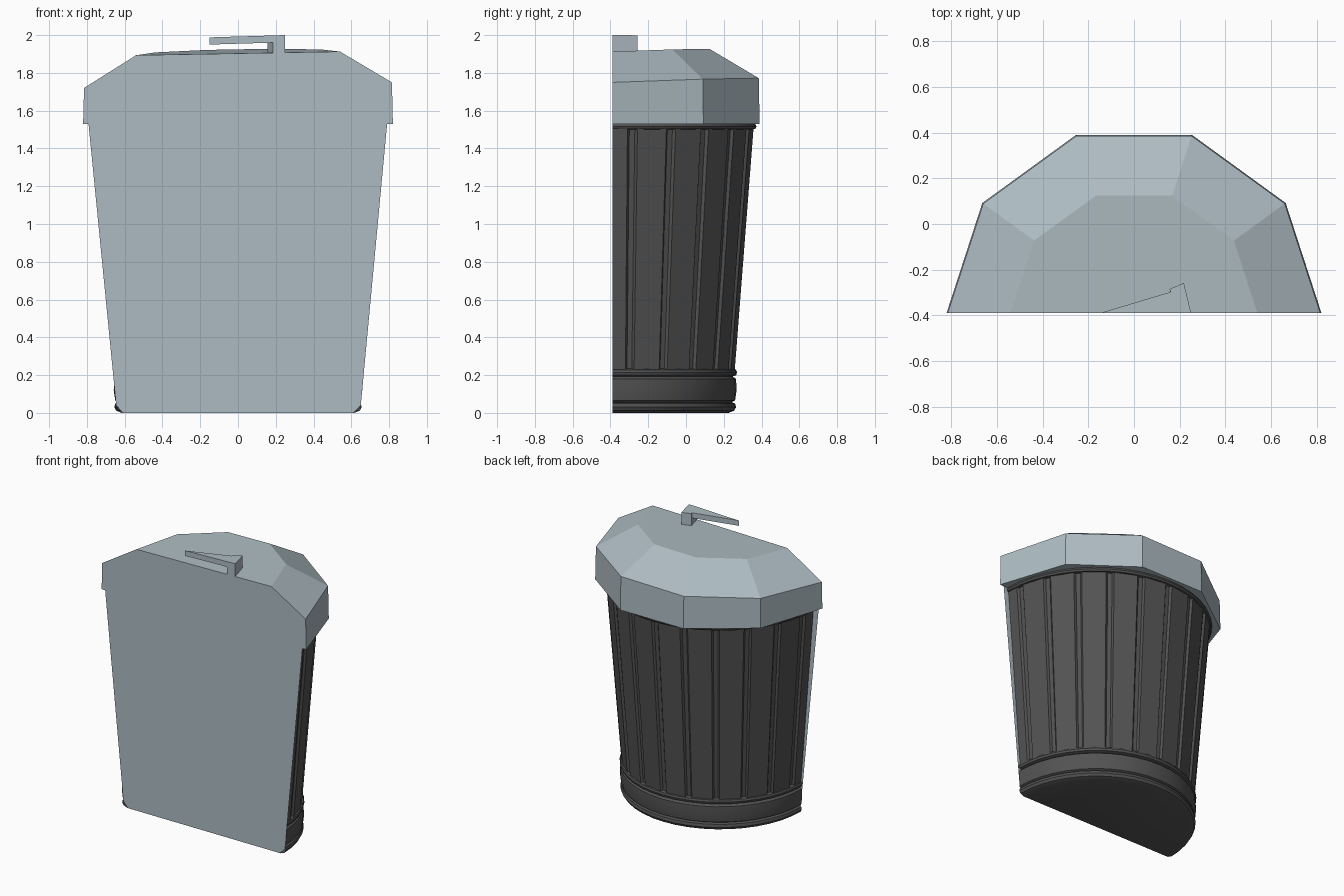
import bpy, bmesh
from math import sin, cos, pi, radians

if "Cube" in bpy.data.objects:
    bpy.data.objects.remove(bpy.data.objects["Cube"])

CUT = -0.39  # the can is a half round, sliced flat on this plane


def material(name, rgb):
    m = bpy.data.materials.new(name)
    m.diffuse_color = (*rgb, 1)
    m.use_nodes = True
    m.node_tree.nodes["Principled BSDF"].inputs["Base Color"].default_value = m.diffuse_color
    return m


LIGHT = material("light_steel", (0.42, 0.50, 0.54))
DARK = material("dark_steel", (0.085, 0.085, 0.085))


def finish(bm, name, mat, smooth=None):
    bmesh.ops.recalc_face_normals(bm, faces=bm.faces)
    me = bpy.data.meshes.new(name)
    bm.to_mesh(me)
    bm.free()
    ob = bpy.data.objects.new(name, me)
    bpy.context.collection.objects.link(ob)
    me.materials.append(mat)
    if smooth:
        bpy.ops.object.select_all(action='DESELECT')
        ob.select_set(True)
        bpy.context.view_layer.objects.active = ob
        bpy.ops.object.shade_smooth_by_angle(angle=radians(smooth))
    return ob


def loft(rings, bottom=False, top=False, closed=False):
    """Skin a stack of point rings, optionally capping the ends."""
    bm = bmesh.new()
    rows = [[bm.verts.new(p) for p in ring] for ring in rings]
    n = len(rows[0])
    for a, b in zip(rows, rows[1:]):
        for i in range(n if closed else n - 1):
            j = (i + 1) % n
            bm.faces.new((a[i], a[j], b[j], b[i]))
    if bottom:
        bm.faces.new(rows[0][::-1])
    if top:
        bm.faces.new(rows[-1])
    return bm


def arc(r, z, count):
    return [(r * cos(pi * i / count), CUT + r * sin(pi * i / count), z)
            for i in range(count + 1)]


# ribbed wall: flat panels separated by narrow grooves
STEP = pi / 11


def ribbed(r, z, depth=0.014):
    pts = [(0, 0)]
    for k in range(11):
        t = STEP * (k + 0.5)
        pts += [(t - .036, 0), (t - .02, depth), (t + .02, depth), (t + .036, 0)]
    pts.append((pi, 0))
    return [((r - d) * cos(t), CUT + (r - d) * sin(t), z) for t, d in pts]


finish(loft([ribbed(0.648, 0.22), ribbed(0.748, 1.505)]), "ribbed_wall", DARK)

# base bands and floor
base = [(0.615, 0.0), (0.645, 0.012), (0.655, 0.03), (0.65, 0.05), (0.632, 0.056),
        (0.65, 0.066), (0.658, 0.12), (0.655, 0.18), (0.635, 0.193),
        (0.656, 0.2), (0.66, 0.215), (0.655, 0.228), (0.635, 0.235)]
finish(loft([arc(r, z, 22) for r, z in base], bottom=True), "base_bands", DARK, 30)

# rolled lip under the lid
lip = [(0.735, 1.5), (0.757, 1.503), (0.763, 1.515), (0.757, 1.53), (0.735, 1.532)]
finish(loft([arc(r, z, 22) for r, z in lip]), "top_lip", DARK, 30)

# flat front panel
bm = bmesh.new()
bm.faces.new([bm.verts.new((x, CUT, z)) for x, z in (
    (-0.61, 0), (0.61, 0), (0.65, 0.04), (0.81, 1.75), (-0.81, 1.72), (-0.645, 0.04))])
finish(bm, "front_panel", LIGHT)


# half decagon lid, its upper rings slightly tilted
def tilted(r, z):
    return [(x, y, z + 0.018 * x + 0.042 * (y - CUT)) for x, y, _ in arc(r, 0, 5)]


finish(loft([arc(0.82, 1.53, 5), tilted(0.815, 1.735), tilted(0.54, 1.903)],
            bottom=True, top=True, closed=True), "lid", LIGHT)


# sliced handle: a tapering grip on a single foot
def prism(name, outline, z0, z1, slope=0.0):
    rings = [[(x, y, z + slope * (x - 0.25)) for x, y in outline] for z in (z0, z1)]
    finish(loft(rings, True, True, True), name, LIGHT)


prism("handle_grip", [(-0.15, CUT), (0.25, CUT), (0.218, -0.258), (0.155, -0.285),
                      (0.16, -0.297)], 1.962, 2.0, 0.03)
prism("handle_foot", [(0.185, CUT), (0.25, CUT), (0.218, -0.258), (0.155, -0.285)],
      1.9, 1.965)
